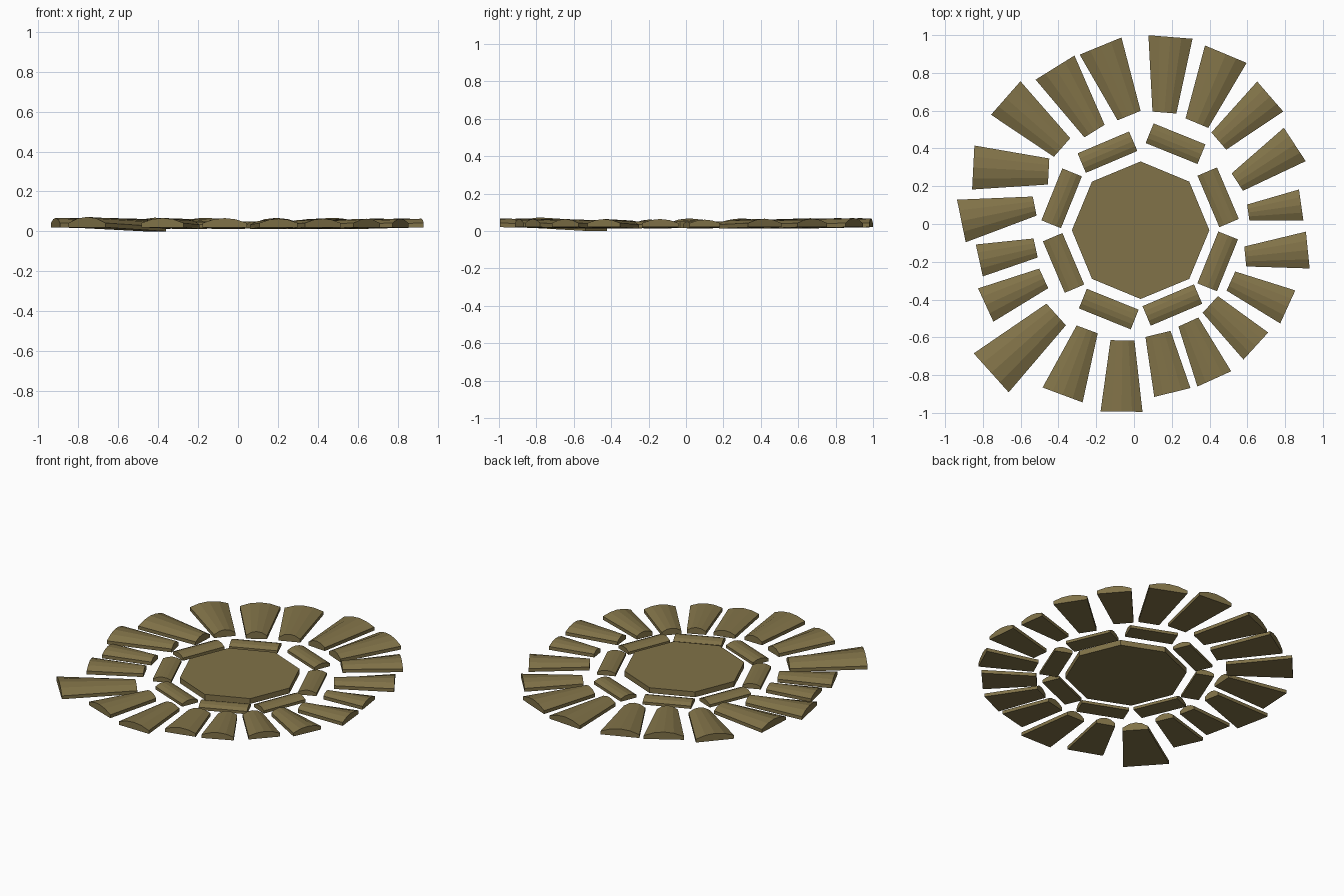
import bpy, bmesh, math
from mathutils import Vector

if "Cube" in bpy.data.objects:
    bpy.data.objects.remove(bpy.data.objects["Cube"])

mat = bpy.data.materials.new("stone")
mat.diffuse_color = (0.22, 0.17, 0.065, 1)
mat.use_nodes = True
mat.node_tree.nodes["Principled BSDF"].inputs["Base Color"].default_value = mat.diffuse_color
CX, CY = 0.035, -0.033


def add(name, bm):
    bmesh.ops.recalc_face_normals(bm, faces=bm.faces)
    me = bpy.data.meshes.new(name)
    bm.to_mesh(me)
    bm.free()
    me.materials.append(mat)
    ob = bpy.data.objects.new(name, me)
    bpy.context.collection.objects.link(ob)


# Stone with a flat bottom and faceted domed top, lofted from a to b
def stone(name, a, b, wa, wb, za, zb, side, rise):
    a, b = Vector(a), Vector(b)
    d = (b - a).normalized()
    n = Vector((-d.y, d.x))
    prof = [(-.5, 0), (.5, 0), (.5, side), (.25, side + rise * .75),
            (0, side + rise), (-.25, side + rise * .75), (-.5, side)]
    bm = bmesh.new()
    rings = []
    for p, w, z in ((a, wa, za), (b, wb, zb)):
        rings.append([bm.verts.new((*(p + n * u * w), z + h)) for u, h in prof])
    k = len(prof)
    for i in range(k):
        j = (i + 1) % k
        bm.faces.new((rings[0][i], rings[0][j], rings[1][j], rings[1][i]))
    bm.faces.new(rings[0])
    bm.faces.new(rings[1])
    add(name, bm)


# Central octagonal slab
bm = bmesh.new()
bmesh.ops.create_cone(bm, cap_ends=True, segments=8, radius1=.364, radius2=.364, depth=.035)
for v in bm.verts:
    ang = round(math.atan2(v.co.y, v.co.x) / (math.pi / 4)) * math.pi / 4
    v.co = (CX + .364 * math.cos(ang), CY + .364 * math.sin(ang), v.co.z + .033)
add("centre_slab", bm)

# Inner ring of bricks: distance from the centre
for i, r in enumerate((.446, .494, .449, .451, .443, .45, .43, .44)):
    t = math.radians(23 + 45 * i)
    c = Vector((CX + r * math.cos(t), CY + r * math.sin(t)))
    e = Vector((-math.sin(t), math.cos(t))) * .148
    stone(f"inner_brick_{i+1}", c - e, c + e, .112, .112, .016, .016, .018, .016)

# Outer ring of wedges: outer midpoint, inner midpoint, outer and inner width
wedges = [
    (.193, .99, .161, .59, .234, .127), (.486, .899, .333, .534, .239, .13),
    (.721, .675, .449, .439, .21, .12), (.851, .421, .547, .222, .211, .11),
    (.885, .101, .605, .061, .165, .085), (.92, -.138, .589, -.172, .196, .106),
    (.814, -.439, .513, -.302, .192, .111), (.645, -.646, .404, -.426, .194, .12),
    (.425, -.82, .288, -.519, .196, .116), (.203, -.892, .127, -.582, .197, .137),
    (-.066, -.993, -.061, -.616, .222, .127), (-.378, -.905, -.248, -.558, .226, .119),
    (-.756, -.788, -.412, -.479, .277, .154), (-.785, -.429, -.478, -.288, .194, .114),
    (-.819, -.193, -.521, -.127, .173, .103), (-.914, .016, -.526, .095, .23, .103),
    (-.851, .299, -.452, .278, .233, .138), (-.679, .667, -.381, .405, .236, .131),
    (-.418, .828, -.209, .492, .242, .126), (-.177, .942, -.026, .574, .239, .132)]
for i, (ox, oy, ix, iy, wo, wi) in enumerate(wedges):
    big = wo > .25
    stone(f"outer_wedge_{i+1}", (ox, oy), (ix, iy), wo, wi,
          .02, 0 if big else .012, .022, .11 * wo)
